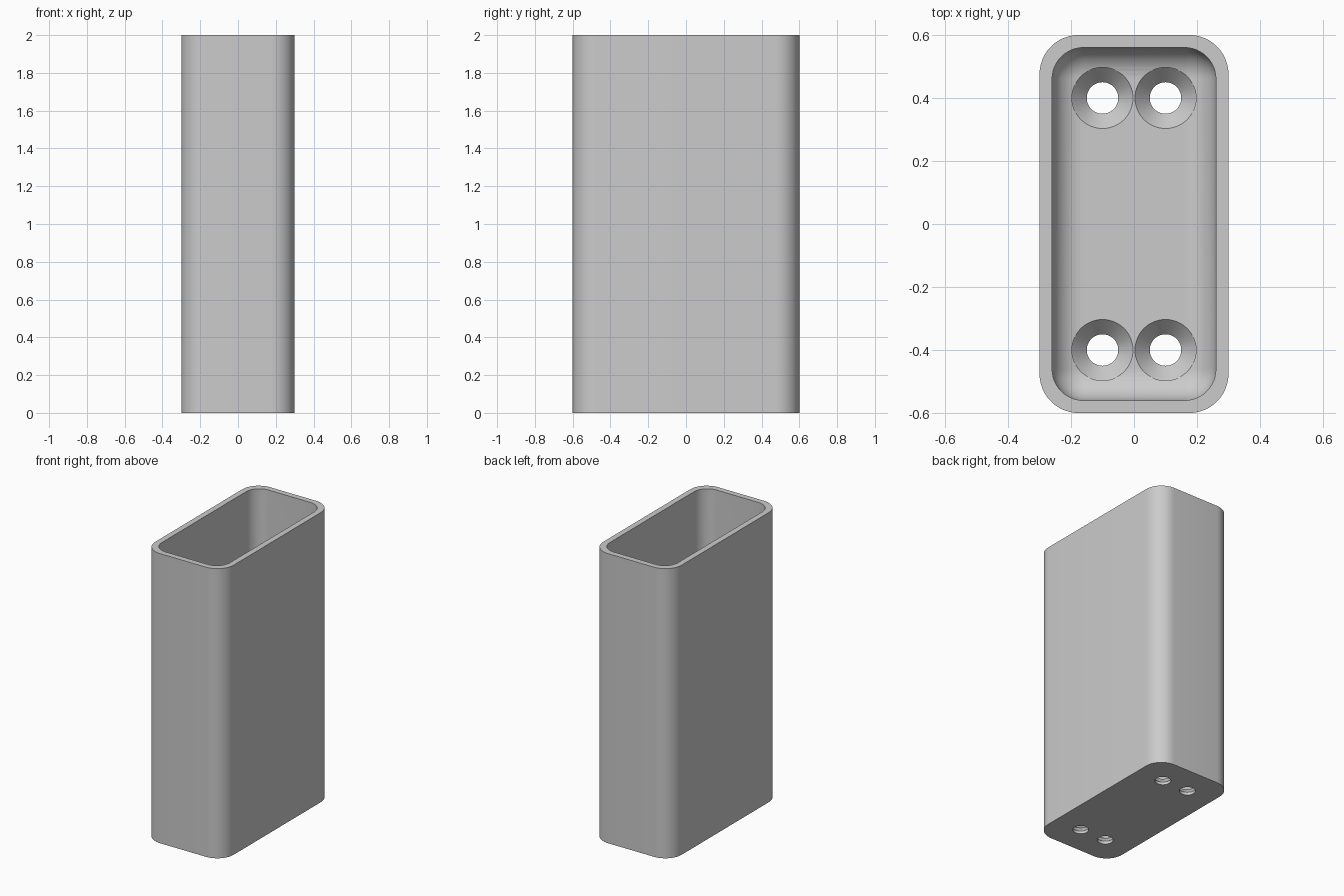
import bpy, bmesh
from math import sin, cos, pi, radians

if "Cube" in bpy.data.objects:
    bpy.data.objects.remove(bpy.data.objects["Cube"])

HALF_X, HALF_Y, HEIGHT = 0.3, 0.6, 2.0
WALL, FLOOR = 0.04, 0.07
OUTER_R, INNER_R = 0.125, 0.1
SEGS = 12

grey = bpy.data.materials.new("light_grey")
grey.use_nodes = True
grey.diffuse_color = (0.6, 0.6, 0.6, 1)
grey.node_tree.nodes["Principled BSDF"].inputs["Base Color"].default_value = (0.6, 0.6, 0.6, 1)


def rounded_rect(hx, hy, r, z):
    """Ring of points around a rectangle with rounded corners."""
    points = []
    for corner, (sx, sy) in enumerate([(1, 1), (-1, 1), (-1, -1), (1, -1)]):
        for i in range(SEGS + 1):
            a = (corner + i / SEGS) * pi / 2
            points.append((sx * (hx - r) + r * cos(a), sy * (hy - r) + r * sin(a), z))
    return points


def circle(x, y, r, z, n=48):
    return [(x + r * cos(2 * pi * i / n), y + r * sin(2 * pi * i / n), z) for i in range(n)]


def loft(name, rings):
    """Closed solid skinned through a list of rings, capped at both ends."""
    bm = bmesh.new()
    loops = [[bm.verts.new(p) for p in ring] for ring in rings]
    for a, b in zip(loops, loops[1:]):
        for i in range(len(a)):
            j = (i + 1) % len(a)
            bm.faces.new((a[i], a[j], b[j], b[i]))
    bm.faces.new(loops[0][::-1])
    bm.faces.new(loops[-1])
    bmesh.ops.remove_doubles(bm, verts=bm.verts, dist=1e-5)
    bmesh.ops.recalc_face_normals(bm, faces=bm.faces)
    mesh = bpy.data.meshes.new(name)
    bm.to_mesh(mesh)
    bm.free()
    mesh.materials.append(grey)
    obj = bpy.data.objects.new(name, mesh)
    bpy.context.collection.objects.link(obj)
    return obj


# Open-topped holder: outer wall, rim, inner wall, floor fillet
ix, iy = HALF_X - WALL, HALF_Y - WALL
rings = [rounded_rect(HALF_X, HALF_Y, OUTER_R, 0),
         rounded_rect(HALF_X, HALF_Y, OUTER_R, HEIGHT),
         rounded_rect(ix, iy, INNER_R, HEIGHT)]
for i in range(SEGS + 1):
    a = pi / 2 * i / SEGS
    inset = INNER_R * (1 - cos(a))
    rings.append(rounded_rect(ix - inset, iy - inset, INNER_R - inset,
                              FLOOR + INNER_R * (1 - sin(a))))
holder = loft("holder_body", rings)
bpy.context.view_layer.objects.active = holder
holder.select_set(True)

# Countersunk screw holes through the floor
for x in (-0.1, 0.1):
    for y in (-0.4, 0.4):
        cutter = loft("screw_hole_cutter", [
            circle(x, y, 0.05, -0.1), circle(x, y, 0.05, 0.02),
            circle(x, y, 0.097, FLOOR), circle(x, y, 0.097, 0.3)])
        cutter.hide_render = True
        cut = holder.modifiers.new("screw_hole", "BOOLEAN")
        cut.operation = "DIFFERENCE"
        cut.solver = "EXACT"
        cut.object = cutter
        bpy.ops.object.modifier_apply(modifier=cut.name)
        bpy.data.objects.remove(cutter)

bpy.ops.object.shade_smooth_by_angle(angle=radians(30))
